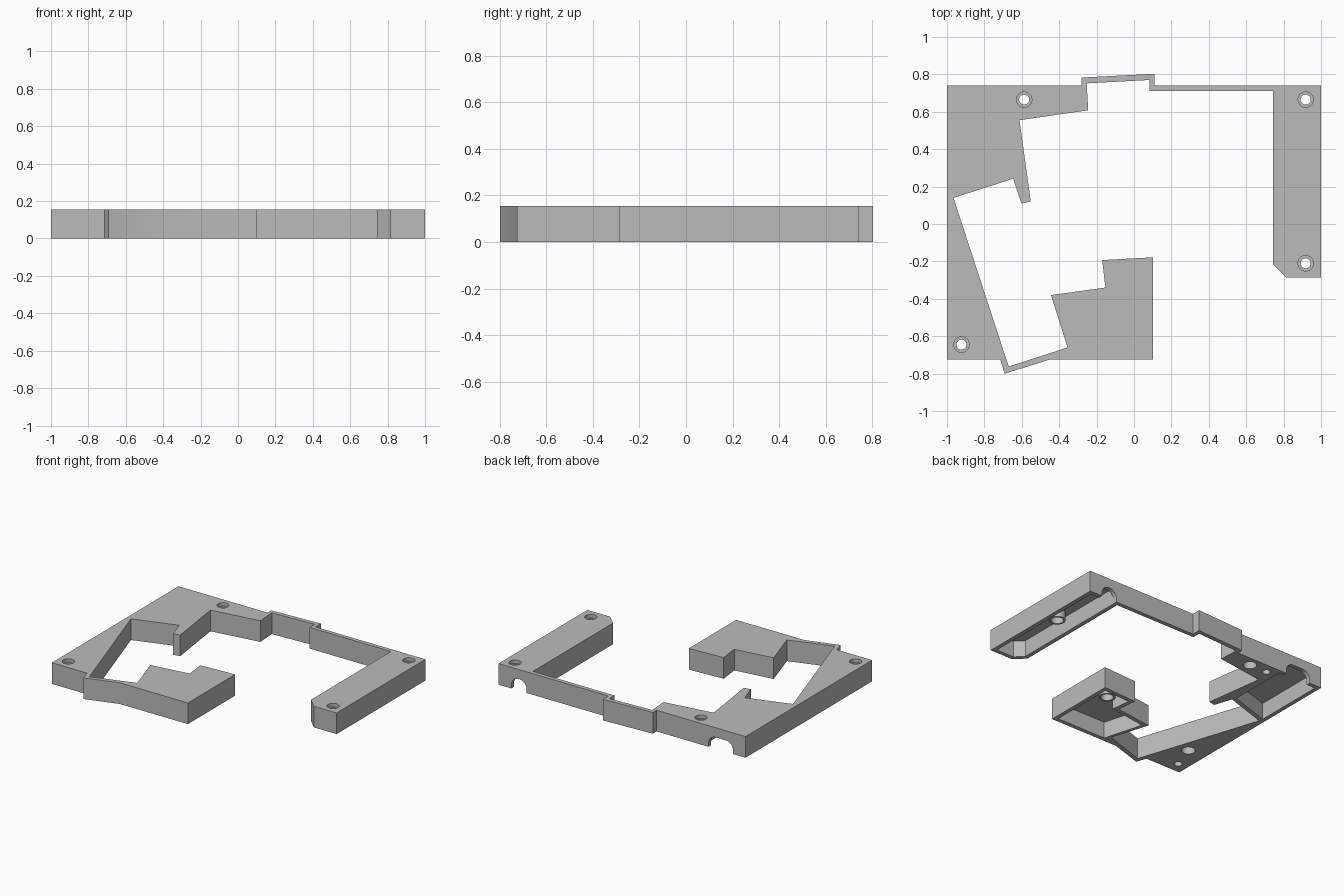
import bpy, bmesh, math
from mathutils import Vector

cube = bpy.data.objects.get("Cube")
if cube:
    bpy.data.objects.remove(cube, do_unlink=True)

H = 0.155      # frame height
CEIL = 0.12    # underside of the top plate inside the pockets

grey = bpy.data.materials.new("plain_grey")
grey.use_nodes = True
GREY = (0.5, 0.5, 0.5, 1)
grey.diffuse_color = GREY
grey.node_tree.nodes["Principled BSDF"].inputs["Base Color"].default_value = GREY


def prism(name, base, sweep):
    """Extrude a closed outline of 3D points along a vector."""
    bm = bmesh.new()
    face = bm.faces.new([bm.verts.new(p) for p in base])
    new = bmesh.ops.extrude_face_region(bm, geom=[face])["geom"]
    verts = [g for g in new if isinstance(g, bmesh.types.BMVert)]
    bmesh.ops.translate(bm, verts=verts, vec=Vector(sweep))
    bmesh.ops.recalc_face_normals(bm, faces=bm.faces)
    mesh = bpy.data.meshes.new(name)
    bm.to_mesh(mesh)
    bm.free()
    mesh.materials.append(grey)
    obj = bpy.data.objects.new(name, mesh)
    bpy.context.collection.objects.link(obj)
    return obj


def slab(name, outline, z0, z1):
    return prism(name, [(x, y, z0) for x, y in outline], (0, 0, z1 - z0))


def disc(name, x, y, r, z0, z1, n=32):
    ring = [(x + r * math.cos(math.tau * i / n), y + r * math.sin(math.tau * i / n))
            for i in range(n)]
    return slab(name, ring, z0, z1)


def combine(target, tool, operation):
    mod = target.modifiers.new(tool.name, "BOOLEAN")
    mod.object = tool
    mod.operation = operation
    mod.solver = "EXACT"
    bpy.context.view_layer.objects.active = target
    bpy.ops.object.modifier_apply(modifier=mod.name)
    bpy.data.objects.remove(tool, do_unlink=True)


def cut(tool):
    combine(frame, tool, "DIFFERENCE")


# Open frame: outer edge, then back along the inner edge
outline = [
    (-1, 0.74), (-0.28, 0.74), (-0.28, 0.783), (0.11, 0.803), (0.11, 0.74), (1, 0.74),
    (1, -0.287), (0.815, -0.287), (0.742, -0.215), (0.742, 0.71), (0.082, 0.71),
    (0.082, 0.77), (-0.253, 0.752), (-0.245, 0.608), (-0.612, 0.555), (-0.552, 0.12),
    (-0.602, 0.11), (-0.646, 0.242), (-0.965, 0.14), (-0.67, -0.762), (-0.355, -0.66),
    (-0.444, -0.38), (-0.153, -0.34), (-0.17, -0.193), (0.102, -0.178), (0.102, -0.725),
    (-0.45, -0.725), (-0.692, -0.8), (-0.715, -0.725), (-1, -0.725)]
frame = slab("case_frame", outline, 0, H)

# Pockets hollowed from underneath
pockets = {
    "bar_pocket": [(0.772, 0.71), (0.97, 0.71), (0.97, -0.257), (0.828, -0.257),
                   (0.772, -0.202)],
    "corner_pocket": [(-0.97, 0.71), (-0.66, 0.71), (-0.66, 0.27), (-0.97, 0.172)],
    "block_pocket": [(-0.325, -0.695), (0.072, -0.695), (0.072, -0.21), (-0.137, -0.221),
                     (-0.12, -0.366), (-0.407, -0.405)]}
for name, shape in pockets.items():
    cut(slab(name, shape, -0.1, CEIL))

# Round sockets hanging inside the hollow parts
for x, y in [(0.85, 0.22), (-0.06, -0.35)]:
    combine(frame, disc("socket", x, y, 0.055, 0.06, CEIL + 0.01), "UNION")
    cut(disc("socket_bore", x, y, 0.042, 0, CEIL))

# Blind sockets in the solid parts
for x, y in [(-0.445, 0.665), (-0.86, -0.465)]:
    cut(disc("blind_socket", x, y, 0.045, -0.1, 0.08))

# Stepped screw holes
for x, y in [(-0.587, 0.665), (0.918, 0.665), (0.918, -0.21), (-0.922, -0.645)]:
    cut(disc("screw_bore", x, y, 0.027, -0.1, H + 0.1))
    cut(disc("screw_head", x, y, 0.041, H - 0.025, H + 0.1))

# Rounded cable openings in the back wall
R = 0.06
for x, half in [(0.835, 0.062), (-0.8, 0.1)]:
    arch = [(x - half, -0.1), (x + half, -0.1)]
    for i in range(17):
        a = math.pi * i / 16
        shift = (half - R) * (1 if i <= 8 else -1)
        arch.append((x + shift + R * math.cos(a), 0.025 + R * math.sin(a)))
    cut(prism("cable_opening", [(px, 0.69, pz) for px, pz in arch], (0, 0.15, 0)))

# Smooth round walls, crisp edges
bpy.ops.object.select_all(action="DESELECT")
frame.select_set(True)
bpy.context.view_layer.objects.active = frame
bpy.ops.object.shade_smooth_by_angle(angle=math.radians(30))
